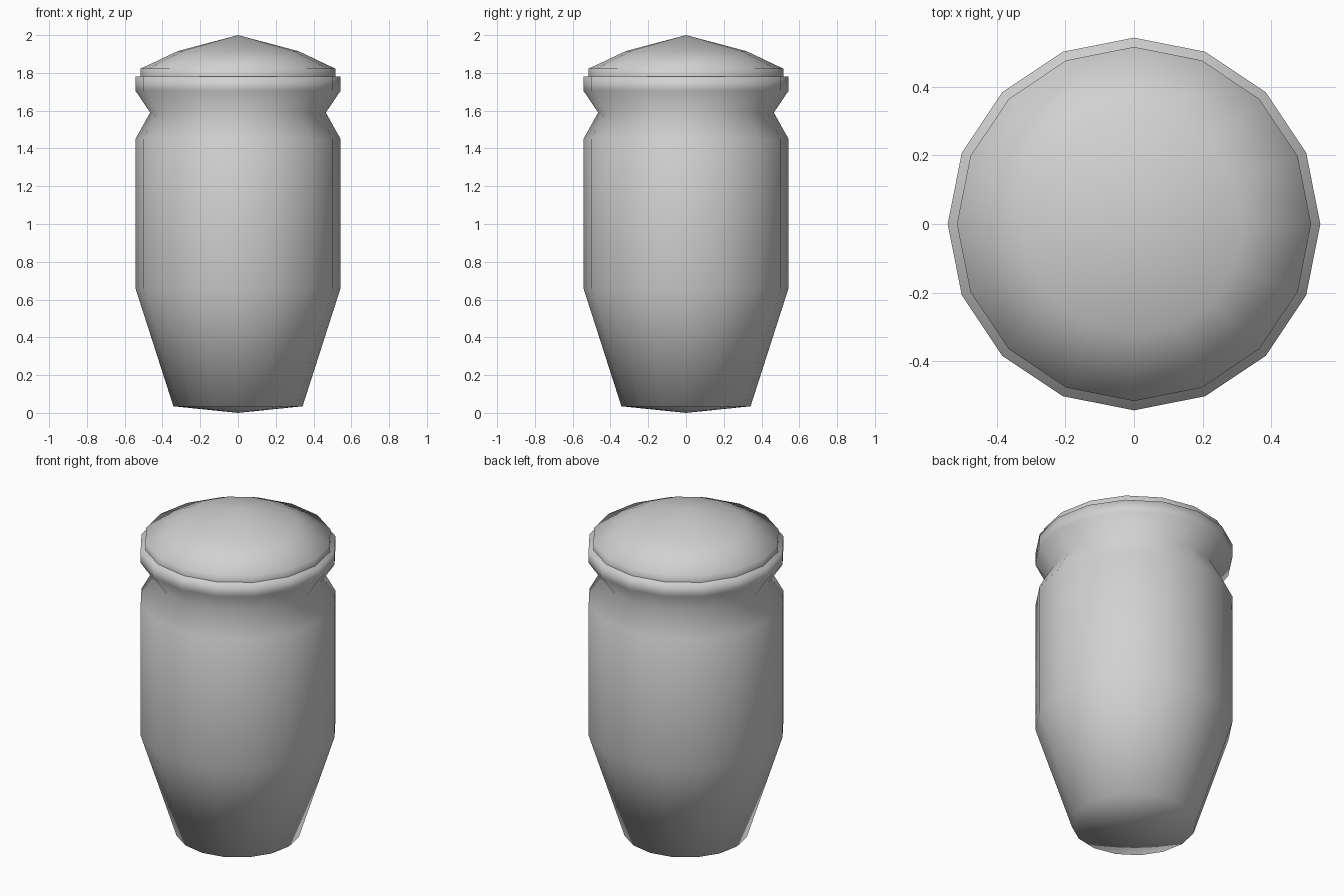
import bpy
import bmesh
from math import cos, sin, tau

default = bpy.data.objects.get("Cube")
if default:
    bpy.data.objects.remove(default, do_unlink=True)

SIDES = 16

grey = bpy.data.materials.new("plain grey")
grey.use_nodes = True
colour = (0.64, 0.64, 0.64, 1)
grey.diffuse_color = colour
grey.node_tree.nodes["Principled BSDF"].inputs["Base Color"].default_value = colour


def lathe(name, profile):
    """Turn a (radius, height) profile, listed bottom to top, around z."""
    bm = bmesh.new()
    rings = []
    for r, z in profile:
        if r == 0:
            rings.append([bm.verts.new((0, 0, z))] * SIDES)
        else:
            rings.append([bm.verts.new((r * cos(tau * i / SIDES), r * sin(tau * i / SIDES), z))
                          for i in range(SIDES)])
    for low, high in zip(rings, rings[1:]):
        for i in range(SIDES):
            j = (i + 1) % SIDES
            corners = dict.fromkeys((low[i], low[j], high[j], high[i]))
            bm.faces.new(list(corners)).smooth = True
    bmesh.ops.recalc_face_normals(bm, faces=bm.faces)
    mesh = bpy.data.meshes.new(name)
    bm.to_mesh(mesh)
    bm.free()
    mesh.materials.append(grey)
    obj = bpy.data.objects.new(name, mesh)
    bpy.context.collection.objects.link(obj)
    return obj


# Jar: shallow pointed base, tapered foot, straight belly, pinched neck, rim
lathe("jar_body", [(0, 0), (0.342, 0.035), (0.543, 0.66), (0.543, 1.45),
                   (0.465, 1.59), (0.543, 1.705), (0.543, 1.78), (0, 1.78)])

# Lid: short upright edge and a low peaked dome
lathe("lid", [(0.516, 1.775), (0.516, 1.822), (0.32, 1.915), (0, 2.0)])
